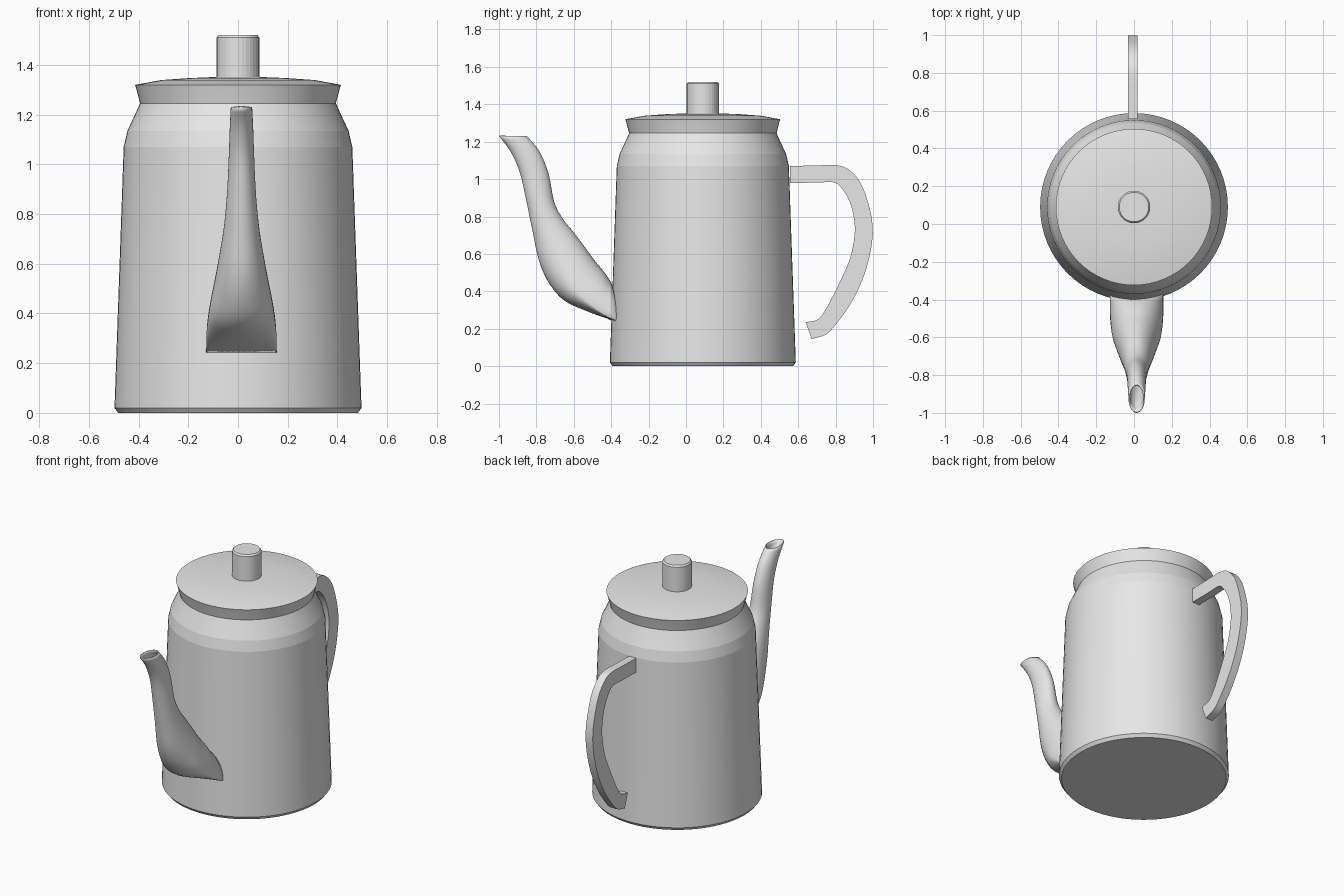
import bpy, bmesh, math
from mathutils import Vector

if "Cube" in bpy.data.objects:
    bpy.data.objects.remove(bpy.data.objects["Cube"])

CY = 0.09  # body axis in y
grey = bpy.data.materials.new("plain grey")
grey.diffuse_color = (0.8, 0.8, 0.8, 1)
grey.use_nodes = True
grey.node_tree.nodes["Principled BSDF"].inputs["Base Color"].default_value = grey.diffuse_color


def finish(name, bm):
    bmesh.ops.recalc_face_normals(bm, faces=bm.faces)
    me = bpy.data.meshes.new(name)
    bm.to_mesh(me)
    bm.free()
    me.materials.append(grey)
    ob = bpy.data.objects.new(name, me)
    bpy.context.collection.objects.link(ob)
    return ob


def smooth(ob, deg):
    bpy.ops.object.select_all(action='DESELECT')
    ob.select_set(True)
    bpy.context.view_layer.objects.active = ob
    bpy.ops.object.shade_smooth_by_angle(angle=math.radians(deg))


def bridge(bm, rings):
    for a, b in zip(rings, rings[1:]):
        n = len(a)
        for i in range(n):
            bm.faces.new((a[i], a[(i + 1) % n], b[(i + 1) % n], b[i]))


def lathe(name, profile, n=64):
    bm = bmesh.new()
    rings = [[bm.verts.new((r * math.cos(2 * math.pi * i / n),
                            CY + r * math.sin(2 * math.pi * i / n), z))
              for i in range(n)] for r, z in profile]
    bridge(bm, rings)
    bm.faces.new(rings[0])
    bm.faces.new(rings[-1])
    ob = finish(name, bm)
    smooth(ob, 7)
    return ob


def spline(pts, steps):
    """Catmull-Rom through tuples of any length."""
    p = [Vector(q) for q in pts]
    p = [2 * p[0] - p[1]] + p + [2 * p[-1] - p[-2]]
    out = []
    for a, b, c, d in zip(p, p[1:], p[2:], p[3:]):
        for s in range(steps):
            t = s / steps
            out.append(0.5 * (2 * b + (c - a) * t + (2 * a - 5 * b + 4 * c - d) * t * t
                              + (3 * b - a - 3 * c + d) * t ** 3))
    return out + [p[-2]]


# Pot body, lid and knob
lathe("body", [(.482, 0), (.497, .02), (.46, 1.07), (.445, 1.135), (.41, 1.21), (.394, 1.246)])
lathe("lid", [(.394, 1.245), (.408, 1.30), (.414, 1.32), (.31, 1.339), (.2, 1.347), (.08, 1.352)])
lathe("knob", [(.086, 1.34), (.086, 1.51), (.078, 1.52)], 32)

# Spout: outer (y, z), inner (y, z) outline pairs, then half width and base flatness
outer = [(-.385, .242), (-.52, .29), (-.65, .35), (-.73, .44), (-.785, .56),
         (-.82, .72), (-.855, .89), (-.89, 1.04), (-.94, 1.15), (-1, 1.23)]
inner = [(-.395, .44), (-.435, .50), (-.485, .56), (-.54, .635), (-.60, .715),
         (-.66, .79), (-.705, .88), (-.735, 1.03), (-.785, 1.15), (-.85, 1.23)]
width = [.142, .14, .128, .108, .088, .07, .058, .051, .047, .043]
flat = [1, .65, .35, .15, .05, 0, 0, 0, 0, 0]
A = spline([(*q, 0) for q in outer], 4)
B = spline([(*q, 0) for q in inner], 4)
W = spline([(w, k, 0) for w, k in zip(width, flat)], 4)
bm = bmesh.new()
rings = []
N = 40
for j, (a, b, w) in enumerate(zip(A, B, W)):
    ring = []
    for i in range(N):
        t = 2 * math.pi * i / N
        s = math.sin(t)
        k = max(0, w.y)
        v = (1 - k) * s + k * max(-1, 2 * s - 1)
        p = a.lerp(b, (v + 1) / 2)
        x = .014 + w.x * math.cos(t)
        # the base ring follows the round wall
        y = p.x if j else CY - math.sqrt(.487 ** 2 - x * x)
        ring.append(bm.verts.new((x, y, p.y)))
    rings.append(ring)
bridge(bm, rings)
spout = finish("spout", bm)
smooth(spout, 50)
mod = spout.modifiers.new("wall", 'SOLIDIFY')
mod.thickness = .007
mod.offset = -1

# Handle: flat bar between an outer and an inner outline
out_edge = [(.555, 1.07), (.70, 1.073), (.795, 1.075), (.865, 1.055), (.93, .985), (.972, .88),
            (.998, .75), (.988, .62), (.945, .465), (.875, .325), (.81, .235), (.75, .17), (.672, .145)]
in_edge = [(.555, .98), (.70, .981), (.79, .983), (.833, .95), (.87, .89), (.895, .81),
           (.902, .705), (.875, .57), (.82, .445), (.775, .355), (.752, .312), (.705, .25), (.64, .235)]
O = spline([(*q, 0) for q in out_edge], 3)
I = spline([(*q, 0) for q in in_edge], 3)
bm = bmesh.new()
rings = [[bm.verts.new((x, p.x, p.y)) for x, p in
          ((-.033, o), (.018, o), (.018, i), (-.033, i))] for o, i in zip(O, I)]
bridge(bm, rings)
bm.faces.new(rings[0])
bm.faces.new(rings[-1])
smooth(finish("handle", bm), 30)
